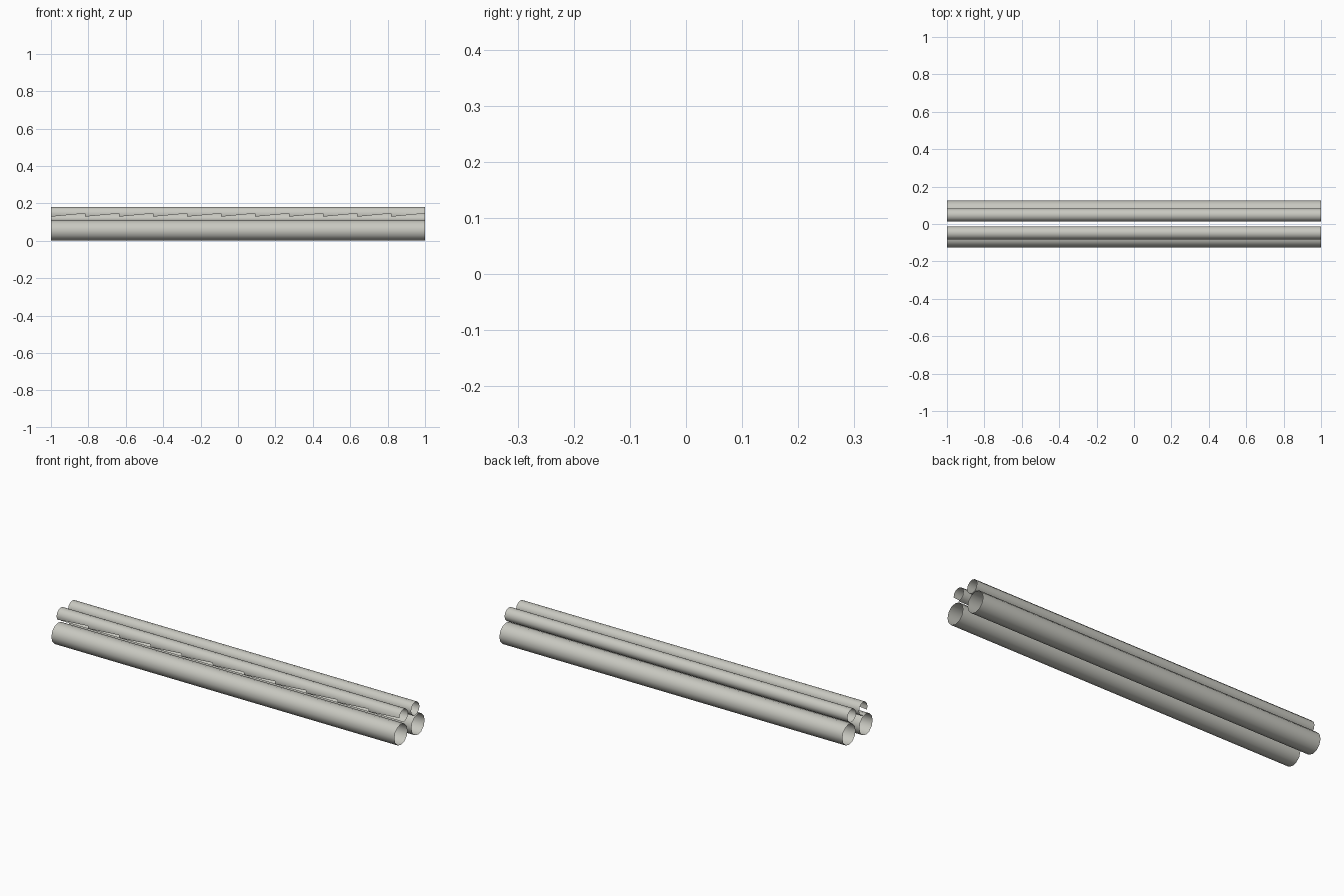
import bpy, math

if "Cube" in bpy.data.objects:
    bpy.data.objects.remove(bpy.data.objects["Cube"])

grey = bpy.data.materials.new("warm grey")
grey.diffuse_color = (0.58, 0.58, 0.53, 1)
grey.use_nodes = True
grey.node_tree.nodes["Principled BSDF"].inputs["Base Color"].default_value = grey.diffuse_color

SIDES = 12
SEGS = 11


def tube(name, y, z, r, missing=(), toothed=None):
    """Open thin-walled pipe along x; strips can be left out or cut into saw teeth."""
    verts, faces = [], []
    for i in range(SEGS + 1):
        x = -1 + 2 * i / SEGS
        for k in range(SIDES):
            a = 2 * math.pi * k / SIDES
            verts.append((x, y + r * math.cos(a), z + r * math.sin(a)))
    for i in range(SEGS):
        for k in range(SIDES):
            if k in missing:
                continue
            n = (k + 1) % SIDES
            a, b = i * SIDES + k, i * SIDES + n
            c, d = b + SIDES, a + SIDES
            if k == toothed:
                faces.append((a, b, d))      # half of the quad: a saw tooth
            else:
                faces.append((a, b, c, d))
    me = bpy.data.meshes.new(name)
    me.from_pydata(verts, [], faces)
    me.materials.append(grey)
    me.update()
    for p in me.polygons:
        p.use_smooth = True
    ob = bpy.data.objects.new(name, me)
    bpy.context.collection.objects.link(ob)
    return ob


# two large pipes below
for side, s in (("front", -1), ("back", 1)):
    tube(side + "_large_pipe", s * 0.071, 0.055, 0.055)

# two small pipes above; the front one is open underneath with a toothed edge
tube("back_small_pipe", 0.048, 0.146, 0.035)
tube("front_small_pipe", -0.048, 0.146, 0.035, missing=(7, 8), toothed=6)
